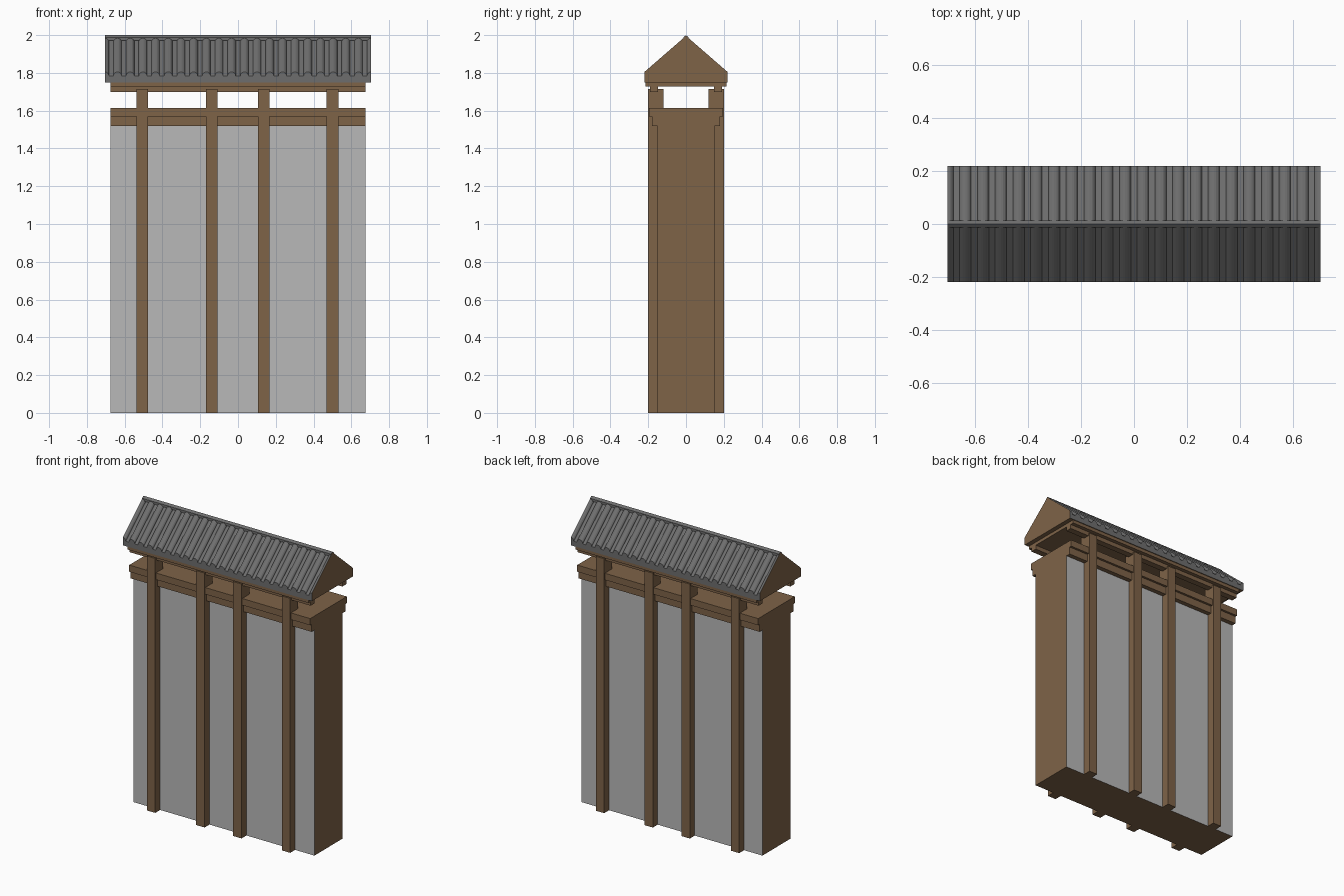
import bpy, bmesh, math

if "Cube" in bpy.data.objects:
    bpy.data.objects.remove(bpy.data.objects["Cube"])


def material(name, colour):
    m = bpy.data.materials.new(name)
    m.diffuse_color = (*colour, 1)
    m.use_nodes = True
    m.node_tree.nodes["Principled BSDF"].inputs["Base Color"].default_value = m.diffuse_color
    return m


WOOD = material("brown wood", (0.21, 0.125, 0.064))
PLASTER = material("pale grey plaster", (0.48, 0.48, 0.48))
TILE = material("dark grey tile", (0.155, 0.155, 0.155))


def finish(name, bm, mats):
    bmesh.ops.recalc_face_normals(bm, faces=bm.faces[:])
    mesh = bpy.data.meshes.new(name)
    bm.to_mesh(mesh)
    bm.free()
    for m in mats:
        mesh.materials.append(m)
    ob = bpy.data.objects.new(name, mesh)
    bpy.context.collection.objects.link(ob)
    return ob


def loft(sections):
    """Join equal closed sections along x and cap both ends."""
    bm = bmesh.new()
    rings = [[bm.verts.new(p) for p in s] for s in sections]
    n = len(rings[0])
    for a, b in zip(rings, rings[1:]):
        for i in range(n):
            j = (i + 1) % n
            bm.faces.new((a[i], a[j], b[j], b[i]))
    bm.faces.new(rings[0])
    bm.faces.new(rings[-1])
    return bm


def box(name, x0, x1, y0, y1, z0, z1, mats=(WOOD,)):
    yz = [(y0, z0), (y1, z0), (y1, z1), (y0, z1)]
    return finish(name, loft([[(x, y, z) for y, z in yz] for x in (x0, x1)]), mats)


HALF = 0.675

# Wall: wooden ends, plaster on the front and back
wall = box("wall", -HALF, HALF, -0.15, 0.15, 0, 1.52, (WOOD, PLASTER))
for p in wall.data.polygons:
    p.material_index = 1 if abs(p.normal.y) > 0.5 else 0

# Stepped beams on top of the wall
box("lower_beam", -HALF, HALF, -0.18, 0.18, 1.52, 1.57)
box("upper_beam", -HALF, HALF, -0.195, 0.195, 1.57, 1.615)

# Posts and purlins, front and back
for side, s in (("front", -1), ("back", 1)):
    ya, yb = sorted((s * 0.12, s * 0.202))
    for i, x in enumerate((-0.507, -0.139, 0.137, 0.5)):
        box(f"{side}_post_{i + 1}", x - 0.031, x + 0.031, ya, yb, 0, 1.715)
    ya, yb = sorted((s * 0.148, s * 0.19))
    box(f"{side}_purlin", -HALF, HALF, ya, yb, 1.70, 1.728)

# Plate under the roof
box("roof_plate", -HALF, HALF, -0.215, 0.215, 1.728, 1.755)

# Tiled roof: ribbed profile along x, wooden gables and underside
ROOF, RIBS, RAD, RISE = 0.705, 22, 0.022, 0.022
pitch = 2 * ROOF / (RIBS - 1)
profile = []
for k in range(RIBS):
    for step in range(9):
        a = math.pi * step / 8
        x = -ROOF + k * pitch - RAD * math.cos(a)
        if abs(x) <= ROOF + 1e-5:
            profile.append((x, RISE * math.sin(a)))
roof_bm = loft([[(x, -0.22, 1.75), (x, -0.22, 1.783 + h), (x, 0, 1.974 + h),
                 (x, 0.22, 1.783 + h), (x, 0.22, 1.75)] for x, h in profile])
roof = finish("tiled_roof", roof_bm, (TILE, WOOD))
for p in roof.data.polygons:
    gable = len(p.vertices) == 5
    p.material_index = 1 if gable or p.normal.z < -0.9 else 0

# Ridge cap
cap = [(-0.014, 1.972), (0.014, 1.972), (0.014, 1.988), (0, 2.0), (-0.014, 1.988)]
finish("ridge_cap", loft([[(x, y, z) for y, z in cap] for x in (-ROOF, ROOF)]), (TILE,))
